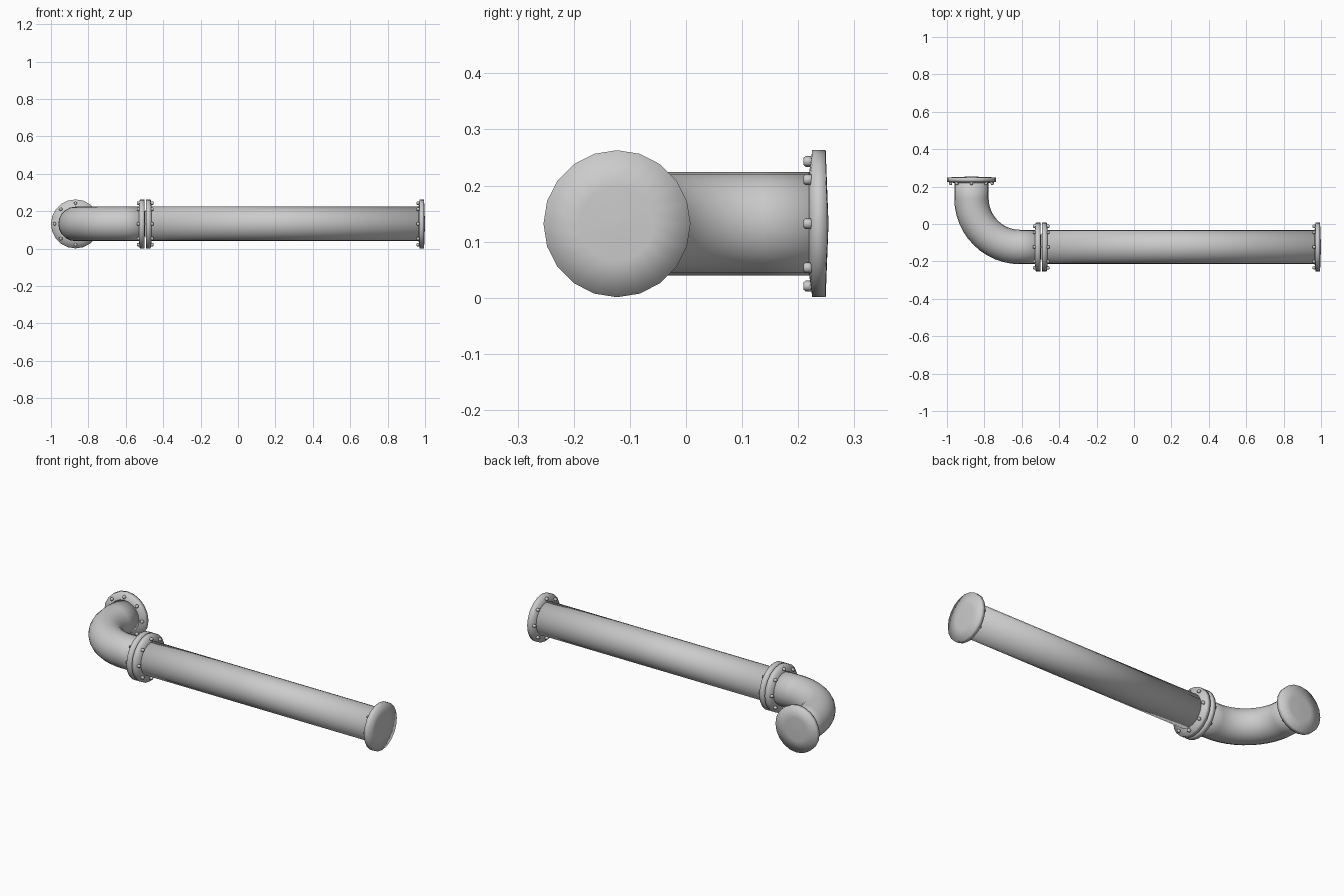
import bpy, bmesh
from math import sin, cos, pi
from mathutils import Vector, Matrix

if "Cube" in bpy.data.objects:
    bpy.data.objects.remove(bpy.data.objects["Cube"])

SIDES = 20
PIPE_R, FLANGE_R, BOLT_RING, BOLT_R = 0.092, 0.131, 0.111, 0.0095
AX_Z, AX_Y, END_X, JOINT_X = 0.132, -0.123, -0.869, -0.496
BEND = 0.26


def loft(name, frames, sides=SIDES, caps=True):
    """Join rings given as (centre, direction, radius); directions are horizontal or along z."""
    bm = bmesh.new()
    rings = []
    for c, d, r in frames:
        d = Vector(d).normalized()
        up = Vector((1, 0, 0)) if abs(d.z) > 0.9 else Vector((0, 0, 1))
        side = d.cross(up)
        rings.append([bm.verts.new(Vector(c) + r * (cos(a) * up + sin(a) * side))
                      for a in (2 * pi * i / sides for i in range(sides))])
    for a, b in zip(rings, rings[1:]):
        for i in range(sides):
            j = (i + 1) % sides
            bm.faces.new((a[i], a[j], b[j], b[i]))
    if caps:
        for ring in (rings[0], rings[-1]):
            bm.faces.new(ring)
    bmesh.ops.recalc_face_normals(bm, faces=bm.faces)
    me = bpy.data.meshes.new(name)
    bm.to_mesh(me)
    bm.free()
    me.polygons.foreach_set("use_smooth", [True] * len(me.polygons))
    ob = bpy.data.objects.new(name, me)
    bpy.context.collection.objects.link(ob)
    return ob


def flange(name, tip, d):
    """Shallow domed disc whose outer face points along d, with eight bolts behind."""
    tip, d = Vector(tip), Vector(d)
    disc = [(-0.036, 0.08), (-0.029, FLANGE_R), (-0.005, FLANGE_R),
            (-0.0025, 0.066), (0, 0.002)]
    loft(name, [(tip + d * h, d, r) for h, r in disc])
    up = Vector((0, 0, 1))
    side = d.cross(up)
    for i in range(8):
        a = i * pi / 4
        c = tip + BOLT_RING * (cos(a) * up + sin(a) * side)
        prof = [(-0.028, BOLT_R), (-0.041, BOLT_R), (-0.045, 0.006)]
        loft(f"{name}_bolt_{i + 1}", [(c + d * h, d, r) for h, r in prof], sides=6)


# long straight pipe
loft("straight_pipe", [((x, AX_Y, AX_Z), (1, 0, 0), PIPE_R) for x in (JOINT_X + 0.01, 0.985)])

# elbow: straight stub, quarter bend, straight stub
cx, cy = END_X + BEND, AX_Y + BEND
path = [((JOINT_X - 0.01, AX_Y, AX_Z), (-1, 0, 0), PIPE_R)]
for i in range(13):
    a = i / 12 * pi / 2
    path.append(((cx - BEND * sin(a), cy - BEND * cos(a), AX_Z), (-cos(a), sin(a), 0), PIPE_R))
path.append(((END_X, 0.24, AX_Z), (0, 1, 0), PIPE_R))
loft("elbow_pipe", path)

# end flanges and the bolted joint
flange("pipe_end_flange", (1.0, AX_Y, AX_Z), (1, 0, 0))
flange("elbow_end_flange", (END_X, 0.254, AX_Z), (0, 1, 0))
flange("joint_flange_pipe_side", (JOINT_X, AX_Y, AX_Z), (-1, 0, 0))
flange("joint_flange_elbow_side", (JOINT_X, AX_Y, AX_Z), (1, 0, 0))
